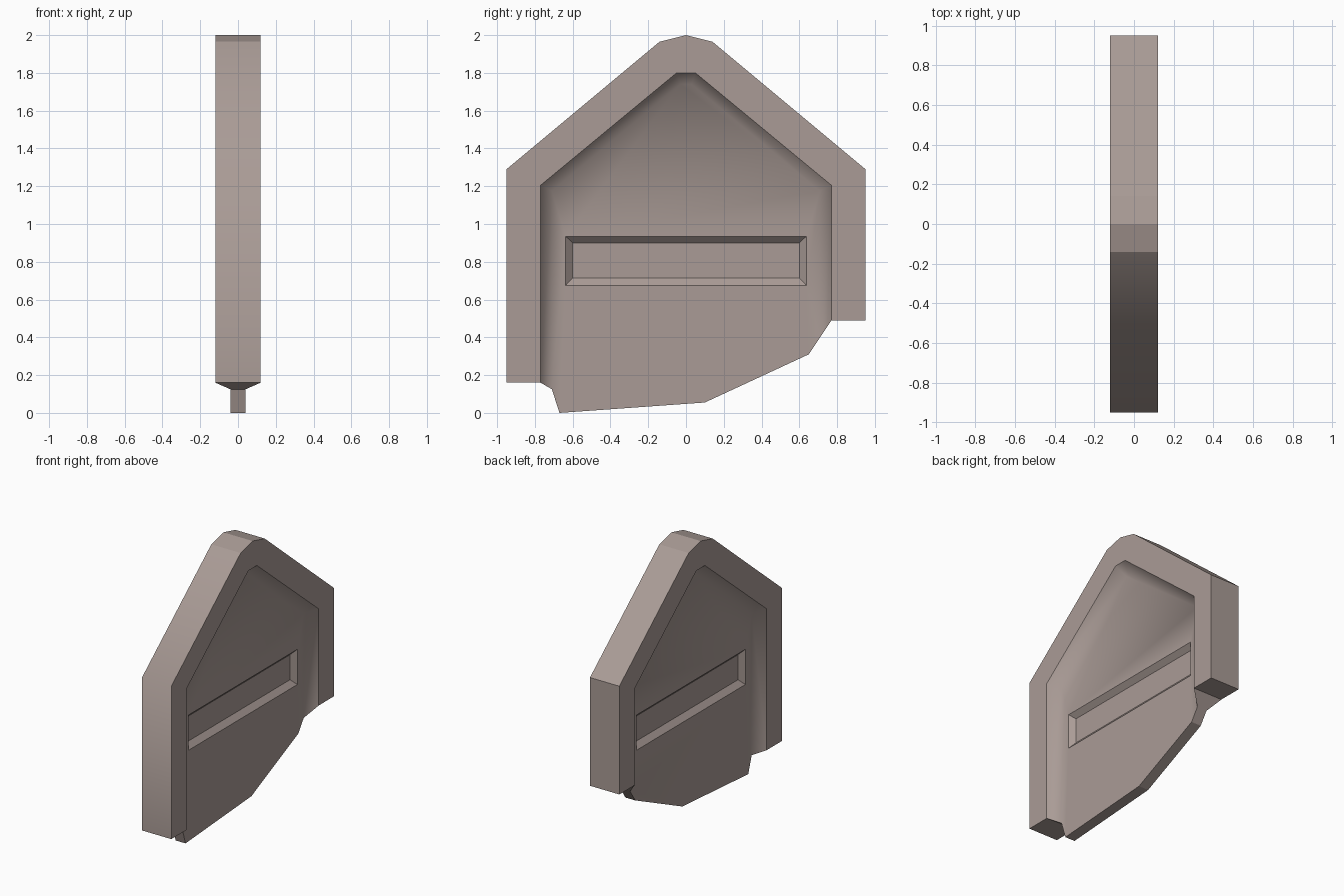
import bpy, bmesh, math

if "Cube" in bpy.data.objects:
    bpy.data.objects.remove(bpy.data.objects["Cube"])

HALF = 0.12    # half thickness of the rim
INNER = 0.04   # half thickness of the recessed panel
FLOOR = 0.005  # half thickness at the bottom of the slot

stone = bpy.data.materials.new("warm grey stone")
stone.diffuse_color = (0.40, 0.33, 0.305, 1)
stone.use_nodes = True
stone.node_tree.nodes["Principled BSDF"].inputs["Base Color"].default_value = stone.diffuse_color

bm = bmesh.new()


def loop(x, pts):
    return [bm.verts.new((x, y, z)) for y, z in pts]


# Profiles in the y-z plane
outer = loop(HALF, [(-.95, .16), (-.95, 1.29), (-.14, 1.965), (0, 2),
                    (.14, 1.965), (.95, 1.29), (.95, .49)])
inner = loop(HALF, [(-.77, .16), (-.77, 1.205), (-.05, 1.8),
                    (.05, 1.8), (.77, 1.205), (.77, .49)])
panel = loop(INNER, [(-.71, .125), (-.71, 1.175), (-.03, 1.74), (.03, 1.74),
                     (.71, 1.175), (.71, .40), (.65, .31), (.10, .055), (-.67, 0)])
slot = loop(INNER, [(-.637, .675), (-.637, .935), (.637, .935), (.637, .675)])
floor = loop(FLOOR, [(-.60, .715), (-.60, .90), (.60, .90), (.60, .715)])
face = bm.faces.new

# Flat rim
for a, b in ((0, 0), (1, 1), (4, 3), (5, 4)):
    face((outer[a], outer[a + 1], inner[b + 1], inner[b]))
face((outer[2], outer[3], outer[4], inner[3], inner[2]))

# Slope from the rim down to the panel
for i in range(5):
    face((inner[i], inner[i + 1], panel[i + 1], panel[i]))

# Panel around the slot
face((panel[0], panel[1], slot[1], slot[0]))
face(panel[1:5] + [slot[2], slot[1]])
face((panel[4], panel[5], slot[3], slot[2]))
face([panel[0], slot[0], slot[3]] + panel[5:])

# Sloped slot walls and floor
for i in range(4):
    j = (i + 1) % 4
    face((slot[i], slot[j], floor[j], floor[i]))
face(floor)

# Edge walls down to the middle plane, along the whole broken outline
rim = outer + [inner[5]] + panel[5:] + [panel[0], inner[0]]
mid = loop(0, [(v.co.y, v.co.z) for v in rim])
for i in range(len(rim)):
    j = (i + 1) % len(rim)
    face((rim[i], rim[j], mid[j], mid[i]))

# Mirror to the other side, then remove the middle seam
bmesh.ops.mirror(bm, geom=bm.verts[:] + bm.edges[:] + bm.faces[:],
                 axis='X', merge_dist=0.0005)
bmesh.ops.remove_doubles(bm, verts=bm.verts[:], dist=0.0005)
seam = [e for e in bm.edges if all(abs(v.co.x) < 1e-4 for v in e.verts)]
bmesh.ops.dissolve_edges(bm, edges=seam, use_verts=True)
bmesh.ops.recalc_face_normals(bm, faces=bm.faces[:])
bm.normal_update()

# Smooth the rim slope and one shoulder, keep the other corners crisp
for f in bm.faces:
    f.smooth = True
for e in bm.edges:
    m = (e.verts[0].co + e.verts[1].co) / 2
    on_rim = all(abs(abs(v.co.x) - HALF) < 1e-3 for v in e.verts)
    in_slot = abs(m.y) < .65 and .66 < m.z < .95
    slope = (not on_rim and not in_slot
             and all(abs(f.normal.x) > 0.3 for f in e.link_faces))
    shoulder = abs(m.x) < 1e-3 and m.y < -.9 and m.z > 1.2
    if e.calc_face_angle(0) > math.radians(10) and not slope and not shoulder:
        e.smooth = False

mesh = bpy.data.meshes.new("broken_gabled_slab")
bm.to_mesh(mesh)
bm.free()
mesh.materials.append(stone)
slab = bpy.data.objects.new("broken_gabled_slab", mesh)
bpy.context.collection.objects.link(slab)
